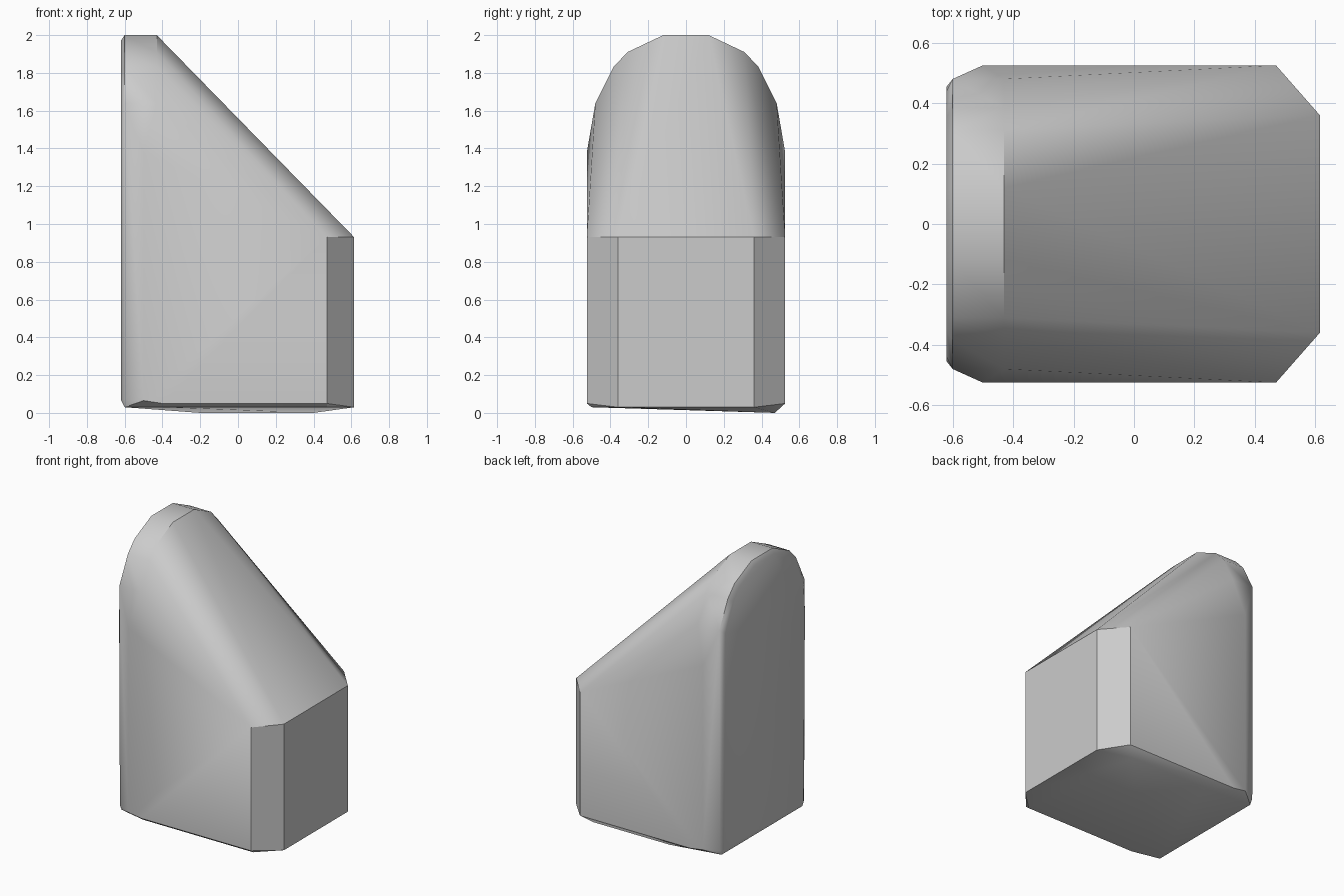
import bpy, bmesh, math

cube = bpy.data.objects.get("Cube")
if cube:
    bpy.data.objects.remove(cube, do_unlink=True)

grey = bpy.data.materials.new("plain grey")
grey.use_nodes = True
grey.diffuse_color = (0.6, 0.6, 0.6, 1)
grey.node_tree.nodes["Principled BSDF"].inputs["Base Color"].default_value = (0.6, 0.6, 0.6, 1)

# Half of the rounded top, as (y, z)
ARCH = [(0.12, 2.0), (0.31, 1.91), (0.385, 1.83), (0.48, 1.64)]
points = []


def pair(x, y, z):
    """Add a point and its mirror across y = 0."""
    points.extend([(x, y, z), (x, -y, z)])


# Tall arched end: two full sections and a slightly inset end face
for y, z in ARCH:
    pair(-0.6, y, z)
    pair(-0.43, y, z)
    pair(-0.62, y * 0.92, z - 0.03)
pair(-0.62, 0.455, 1.38)
pair(-0.62, 0.44, 0.07)
pair(-0.6, 0.475, 0.07)

# Flat sides and the chamfered low end
pair(-0.5, 0.525, 1.38)
pair(-0.4, 0.525, 0.05)
pair(-0.5, 0.525, 0.065)
for z in (0.05, 0.93):
    pair(0.47, 0.525, z)
pair(0.615, 0.36, 0.93)
pair(0.615, 0.36, 0.03)

# Gently tilted underside, lowest along the +y edge
pair(-0.6, 0.455, 0.03)
points += [(0.47, -0.5, 0.03), (-0.4, -0.5, 0.03),
           (0.4, 0.47, 0), (-0.2, 0.47, 0)]

# Wrap the sections in one convex skin
bm = bmesh.new()
for p in points:
    bm.verts.new(p)
hull = bmesh.ops.convex_hull(bm, input=bm.verts[:])
loose = [v for v in bm.verts if not v.link_faces]
bmesh.ops.delete(bm, geom=loose, context="VERTS")
bmesh.ops.dissolve_limit(bm, angle_limit=math.radians(0.5),
                         verts=bm.verts[:], edges=bm.edges[:])
bmesh.ops.recalc_face_normals(bm, faces=bm.faces[:])

mesh = bpy.data.meshes.new("wedge_block")
bm.to_mesh(mesh)
bm.free()
mesh.materials.append(grey)
block = bpy.data.objects.new("wedge_block", mesh)
bpy.context.collection.objects.link(block)

# Soft shading on the arch, crisp main edges
bpy.ops.object.select_all(action="DESELECT")
block.select_set(True)
bpy.context.view_layer.objects.active = block
bpy.ops.object.shade_smooth_by_angle(angle=math.radians(30))
